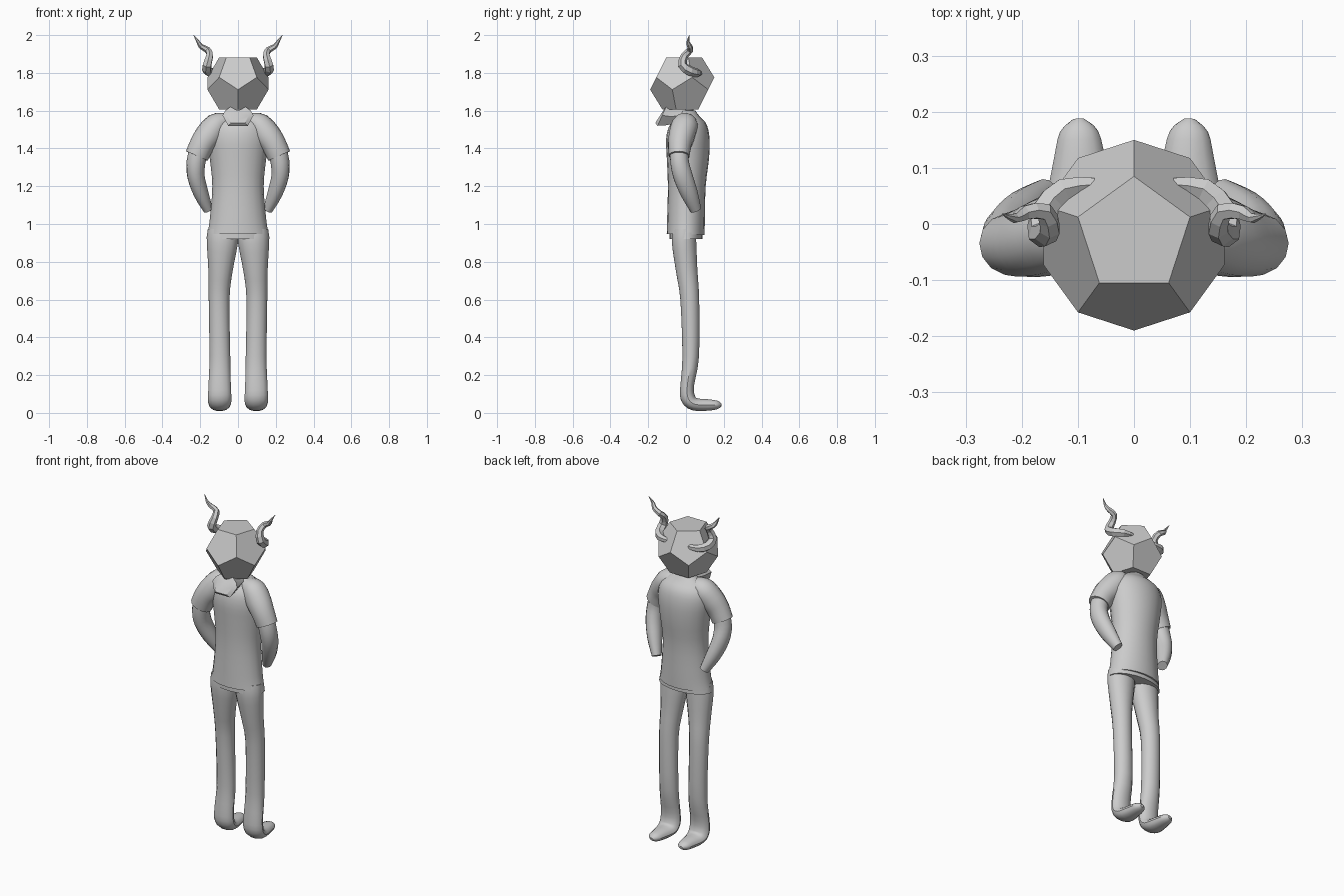
import bpy, bmesh, math
from mathutils import Vector

cube = bpy.data.objects.get("Cube")
if cube:
    bpy.data.objects.remove(cube, do_unlink=True)

# One plain grey for everything
grey = bpy.data.materials.new("plain grey")
grey.use_nodes = True
colour = (0.6, 0.6, 0.6, 1)
grey.diffuse_color = colour
grey.node_tree.nodes["Principled BSDF"].inputs["Base Color"].default_value = colour


def finish(name, bm, smooth=True):
    bmesh.ops.recalc_face_normals(bm, faces=bm.faces)
    mesh = bpy.data.meshes.new(name)
    bm.to_mesh(mesh)
    bm.free()
    obj = bpy.data.objects.new(name, mesh)
    mesh.materials.append(grey)
    bpy.context.collection.objects.link(obj)
    if smooth:
        bpy.ops.object.select_all(action='DESELECT')
        obj.select_set(True)
        bpy.context.view_layer.objects.active = obj
        bpy.ops.object.shade_smooth_by_angle(angle=math.radians(35))
    return obj


def skin(bm, rings):
    """Join rings of points with quads and cap both ends."""
    rows = [[bm.verts.new(p) for p in ring] for ring in rings]
    n = len(rows[0])
    for a, b in zip(rows, rows[1:]):
        for i in range(n):
            j = (i + 1) % n
            bm.faces.new((a[i], a[j], b[j], b[i]))
    bm.faces.new(rows[0])
    bm.faces.new(rows[-1])


def smooth_path(pts, steps):
    """Catmull-Rom interpolation of position and both radii."""
    pts = [Vector(p) for p in pts]
    out = []
    for i in range(len(pts) - 1):
        p0, p1, p2 = pts[max(i - 1, 0)], pts[i], pts[i + 1]
        p3 = pts[min(i + 2, len(pts) - 1)]
        for k in range(steps):
            t = k / steps
            out.append((p1 * 2 + (p2 - p0) * t + (p0 * 2 - p1 * 5 + p2 * 4 - p3) * t ** 2
                        + (p1 * 3 - p0 - p2 * 3 + p3) * t ** 3) / 2)
    return out + [pts[-1]]


def tube(name, pts, sides=14, steps=3, side=1, start=(1, 0, 0), smooth=True):
    """Elliptical tube along points of x, y, z, width radius, depth radius."""
    path = smooth_path(pts, steps)
    centres = [p.to_3d() for p in path]
    u = Vector(start)
    rings = []
    for i, c in enumerate(centres):
        t = (centres[min(i + 1, len(path) - 1)] - centres[max(i - 1, 0)]).normalized()
        u = (u - t * u.dot(t)).normalized()
        v = t.cross(u)
        ring = []
        for k in range(sides):
            a = math.tau * k / sides
            p = c + u * math.cos(a) * path[i][3] + v * math.sin(a) * path[i][4]
            ring.append((p.x * side, p.y, p.z))
        rings.append(ring)
    bm = bmesh.new()
    skin(bm, rings)
    return finish(name, bm, smooth)


# Twelve-sided head: hull of four five-point rings
r = 0.105
edge = 2 * r * math.sin(math.pi / 5)
phi = (1 + math.sqrt(5)) / 2
bm = bmesh.new()
for radius, height in ((r, 1.1135), (r * phi, 0.263)):
    for sign in (1, -1):
        for k in range(5):
            a = math.pi / 2 * sign + math.tau * k / 5
            bm.verts.new((radius * math.cos(a), -0.02 + radius * math.sin(a),
                          1.744 + sign * height * edge))
bmesh.ops.convex_hull(bm, input=bm.verts)
bmesh.ops.dissolve_limit(bm, angle_limit=0.1, verts=bm.verts, edges=bm.edges)
finish("head", bm, smooth=False)

# Neck
tube("neck", [(0, 0.01, 1.54, .035, .035), (0, 0.01, 1.63, .03, .03)], steps=1)

# Shirt body and hem band
tube("shirt", [(0, -.002, .945, .163, .1), (0, 0, 1.02, .15, .1),
               (0, .004, 1.2, .136, .1), (0, .01, 1.35, .15, .112),
               (0, .01, 1.45, .162, .115), (0, .012, 1.52, .152, .1),
               (0, .01, 1.565, .11, .065), (0, .01, 1.6, .05, .04)], sides=20)
tube("shirt_hem", [(0, 0, .92, .168, .088), (0, 0, .955, .162, .088)], sides=20, steps=1)

# Gathered hood: a two-lobed outline tapering towards the neck
outline = [(0, .03), (.04, .05), (.068, .03), (.082, .005), (.052, -.05)]
outline += [(-x, z) for x, z in reversed(outline[1:])]
rings = []
for y, scale, z0 in ((-.02, .7, 1.57), (-.085, .85, 1.565), (-.128, 1, 1.57), (-.14, .7, 1.57)):
    rings.append([(x * scale, y + z * .45, z0 + z * scale) for x, z in outline])
bm = bmesh.new()
skin(bm, rings)
finish("hood", bm)

# Mirrored limbs and horns
for label, s in (("left", 1), ("right", -1)):
    tube(label + "_sleeve", [(.06, .0, 1.55, .04, .05), (.11, -.005, 1.525, .066, .07),
                             (.155, -.022, 1.47, .072, .07), (.19, -.033, 1.42, .066, .063),
                             (.218, -.036, 1.36, .063, .056)], side=s)
    tube(label + "_arm", [(.2, -.035, 1.42, .05, .05), (.222, -.034, 1.33, .05, .05),
                          (.222, -.015, 1.25, .046, .052), (.195, .018, 1.16, .04, .046),
                          (.158, .052, 1.075, .026, .03)], side=s)
    # Trouser leg running into a long rounded foot
    tube(label + "_leg", [(.08, -.01, .97, .08, .062), (.083, -.01, .9, .082, .066),
                          (.093, .004, .75, .064, .058), (.1, .02, .6, .055, .051),
                          (.096, .025, .3, .055, .045), (.097, .007, .15, .059, .037),
                          (.097, .01, .08, .062, .04), (.097, .045, .046, .059, .035),
                          (.097, .115, .042, .046, .031), (.098, .165, .042, .034, .023),
                          (.099, .187, .04, .01, .008)], side=s)
    # Twisted faceted horn curling out from the head
    tube(label + "_horn", [(.07, .07, 1.80, .014, .014), (.125, .062, 1.80, .022, .022),
                           (.16, .022, 1.81, .026, .026), (.164, -.018, 1.84, .025, .025),
                           (.15, -.008, 1.89, .02, .02), (.16, .022, 1.92, .017, .017),
                           (.195, .02, 1.94, .014, .014), (.212, .01, 1.965, .009, .009),
                           (.235, .018, 2.0, .001, .001)],
         sides=6, steps=2, side=s, start=(0, 0, 1), smooth=False)
